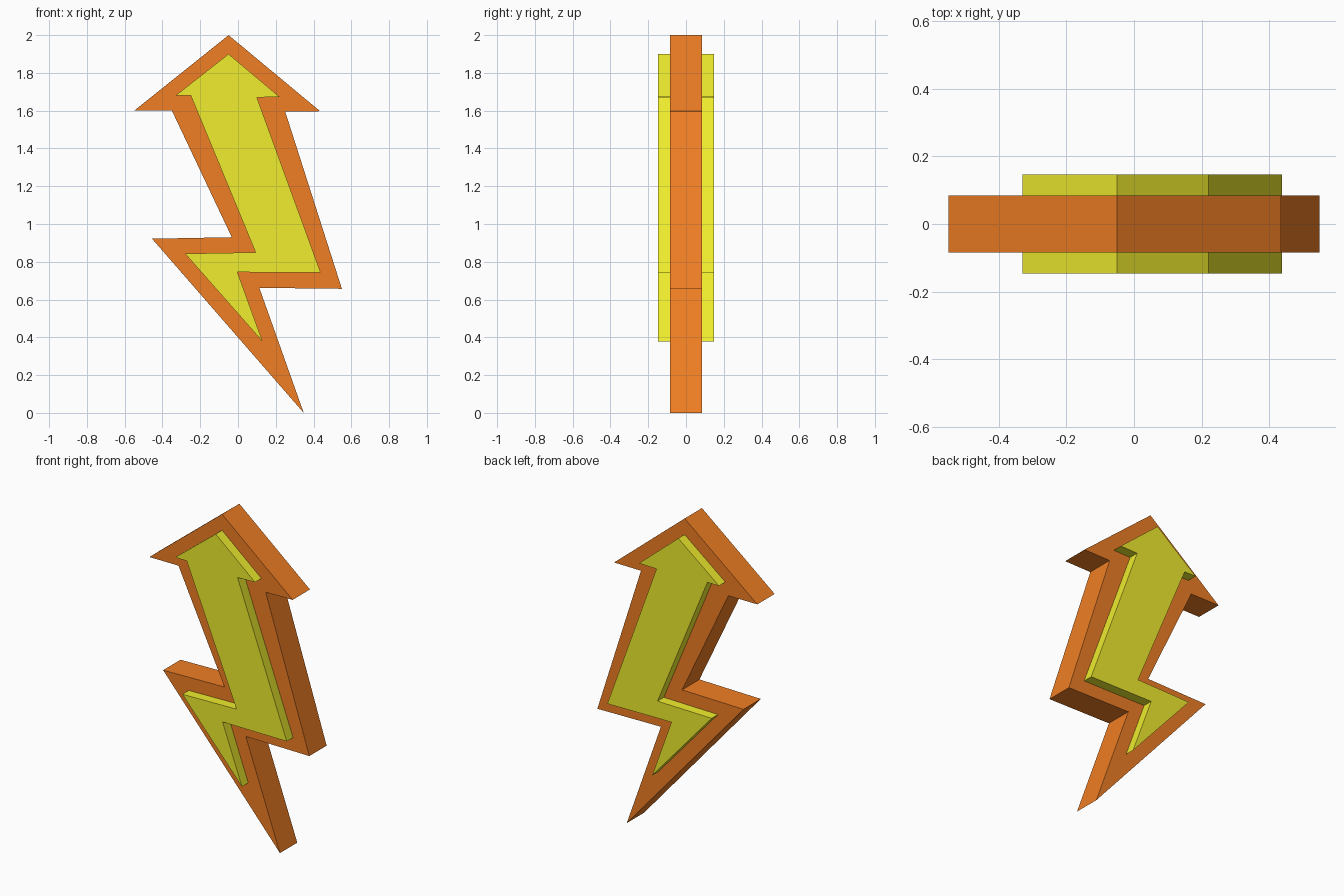
import bpy
import bmesh

if "Cube" in bpy.data.objects:
    bpy.data.objects.remove(bpy.data.objects["Cube"])


def make_material(name, color):
    mat = bpy.data.materials.new(name)
    mat.diffuse_color = color
    mat.use_nodes = True
    mat.node_tree.nodes["Principled BSDF"].inputs["Base Color"].default_value = mat.diffuse_color
    return mat


def extruded_profile(name, points, half_depth, mat):
    """Extrude an x/z outline symmetrically about y = 0."""
    bm = bmesh.new()
    face = bm.faces.new([bm.verts.new((x, -half_depth, z)) for x, z in points])
    result = bmesh.ops.extrude_face_region(bm, geom=[face], use_keep_orig=True)
    moved = [v for v in result["geom"] if isinstance(v, bmesh.types.BMVert)]
    bmesh.ops.translate(bm, verts=moved, vec=(0, 2 * half_depth, 0))
    bmesh.ops.recalc_face_normals(bm, faces=bm.faces)
    mesh = bpy.data.meshes.new(name)
    bm.to_mesh(mesh)
    bm.free()
    mesh.materials.append(mat)
    obj = bpy.data.objects.new(name, mesh)
    bpy.context.collection.objects.link(obj)
    return obj


orange = make_material("orange", (0.87, 0.21, 0.018, 1))
yellow = make_material("yellow", (0.87, 0.85, 0.027, 1))

# Outlines run clockwise from the arrow tip
border_outline = [
    (-0.05, 2.0), (0.435, 1.597), (0.25, 1.595), (0.55, 0.657), (0.113, 0.662),
    (0.348, 0.0), (-0.455, 0.922), (-0.033, 0.93), (-0.35, 1.60), (-0.55, 1.60),
]
core_outline = [
    (-0.05, 1.9), (0.22, 1.673), (0.10, 1.67), (0.438, 0.742), (-0.003, 0.745),
    (0.13, 0.378), (-0.28, 0.843), (0.093, 0.85), (-0.25, 1.68), (-0.33, 1.68),
]

# Thin wide border, thicker inner core standing proud on both sides
extruded_profile("bolt_border", border_outline, 0.085, orange)
extruded_profile("bolt_core", core_outline, 0.147, yellow)
